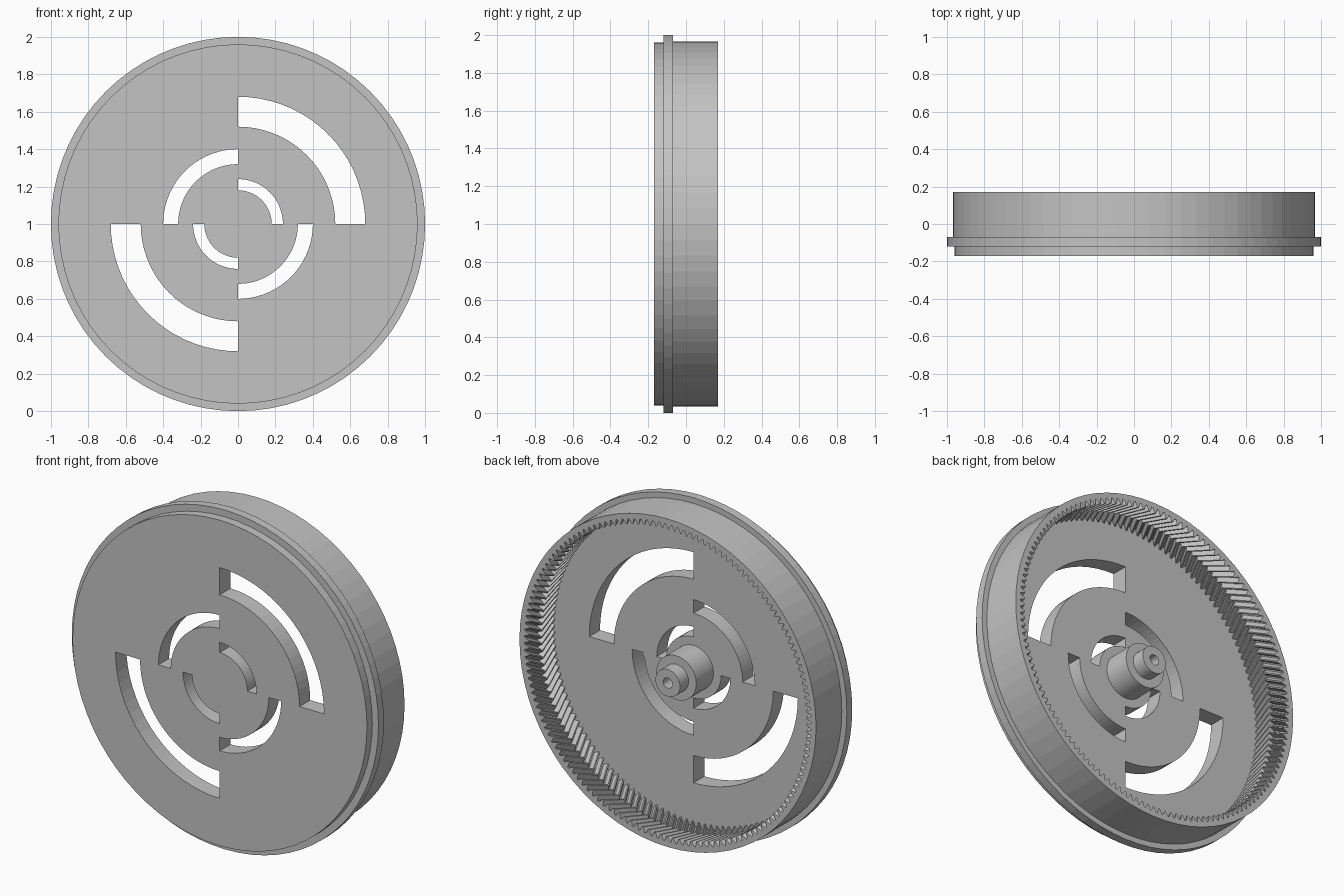
import bpy, bmesh, math

SEG = 72                      # facets around every round part
FRONT, STEP, BACK, END = -0.17, -0.12, -0.07, 0.17
TEETH = 144

cube = bpy.data.objects.get("Cube")
if cube:
    bpy.data.objects.remove(cube, do_unlink=True)

grey = bpy.data.materials.new("light_grey")
grey.use_nodes = True
grey.diffuse_color = (0.55, 0.55, 0.55, 1)
grey.node_tree.nodes["Principled BSDF"].inputs["Base Color"].default_value = (0.55, 0.55, 0.55, 1)


def polar(r, a, y):
    return (r * math.cos(a), y, 1 + r * math.sin(a))


def finish(name, bm, smooth=False):
    bmesh.ops.remove_doubles(bm, verts=bm.verts, dist=1e-5)
    bmesh.ops.recalc_face_normals(bm, faces=bm.faces)
    mesh = bpy.data.meshes.new(name)
    bm.to_mesh(mesh)
    bm.free()
    obj = bpy.data.objects.new(name, mesh)
    bpy.context.collection.objects.link(obj)
    mesh.materials.append(grey)
    if smooth:
        bpy.ops.object.select_all(action='DESELECT')
        obj.select_set(True)
        bpy.context.view_layer.objects.active = obj
        bpy.ops.object.shade_smooth_by_angle(angle=math.radians(30))
    return obj


def skin(bm, rings, closed):
    """Join neighbouring rings of points with quads."""
    rows = [[bm.verts.new(p) for p in ring] for ring in rings]
    pairs = list(zip(rows, rows[1:]))
    if closed:
        pairs.append((rows[-1], rows[0]))
    for a, b in pairs:
        for i in range(len(a)):
            j = (i + 1) % len(a)
            bm.faces.new((a[i], a[j], b[j], b[i]))


def lathe(name, profile, closed=False, smooth=False):
    bm = bmesh.new()
    skin(bm, [[polar(r, math.tau * i / SEG, y) for i in range(SEG)] for r, y in profile], closed)
    return finish(name, bm, smooth)


# Slotted disc: polar cells, leaving out quarter-circle slots, then thickened
radii = [0.03, 0.18, 0.24, 0.32, 0.40, 0.52, 0.68, 0.96]
slots = {1: (0, 2), 3: (1, 3), 5: (0, 2)}     # band -> open quadrants
bm = bmesh.new()
for band in range(len(radii) - 1):
    for i in range(SEG):
        if i * 4 // SEG in slots.get(band, ()):
            continue
        a, b = math.tau * i / SEG, math.tau * (i + 1) / SEG
        r, s = radii[band], radii[band + 1]
        bm.faces.new([bm.verts.new(polar(*p, FRONT)) for p in ((r, a), (s, a), (s, b), (r, b))])
bm.faces.new([bm.verts.new(polar(radii[0], math.tau * i / SEG, FRONT)) for i in range(SEG)])
bmesh.ops.remove_doubles(bm, verts=bm.verts, dist=1e-5)
extruded = bmesh.ops.extrude_face_region(bm, geom=bm.faces[:], use_keep_orig=True)
moved = [g for g in extruded["geom"] if isinstance(g, bmesh.types.BMVert)]
bmesh.ops.translate(bm, verts=moved, vec=(0, BACK - FRONT, 0))
finish("slotted_disc", bm)

# Raised flange around the disc
lathe("flange", [(0.95, STEP), (1.0, STEP), (1.0, BACK), (0.95, BACK)], closed=True)

# Rim with herringbone teeth on its inner wall
count = TEETH * 4
per_facet = count // SEG
facet = math.tau / SEG


def outer_ring(y):
    ring = []
    for i in range(count):
        off = (i % per_facet) / per_facet * facet - facet / 2
        ring.append(polar(0.967 * math.cos(facet / 2) / math.cos(off), math.tau * i / count, y))
    return ring


def tooth_ring(y, twist):
    ring = []
    for i in range(count):
        r = 0.905 if i % 4 < 2 else 0.935
        lean = (0.12, -0.12, 0.12, -0.12)[i % 4]
        ring.append(polar(r, math.tau * (i + lean) / count + twist, y))
    return ring


bm = bmesh.new()
skin(bm, [outer_ring(BACK), outer_ring(END), tooth_ring(END, 0),
          tooth_ring((BACK + END) / 2, -0.07), tooth_ring(BACK, 0)], closed=True)
finish("toothed_rim", bm)

# Stepped hub with a blind bore
lathe("hub", [(0.13, BACK), (0.13, 0.09), (0.08, 0.09), (0.08, END),
              (0.03, END), (0.03, BACK)], smooth=True)
